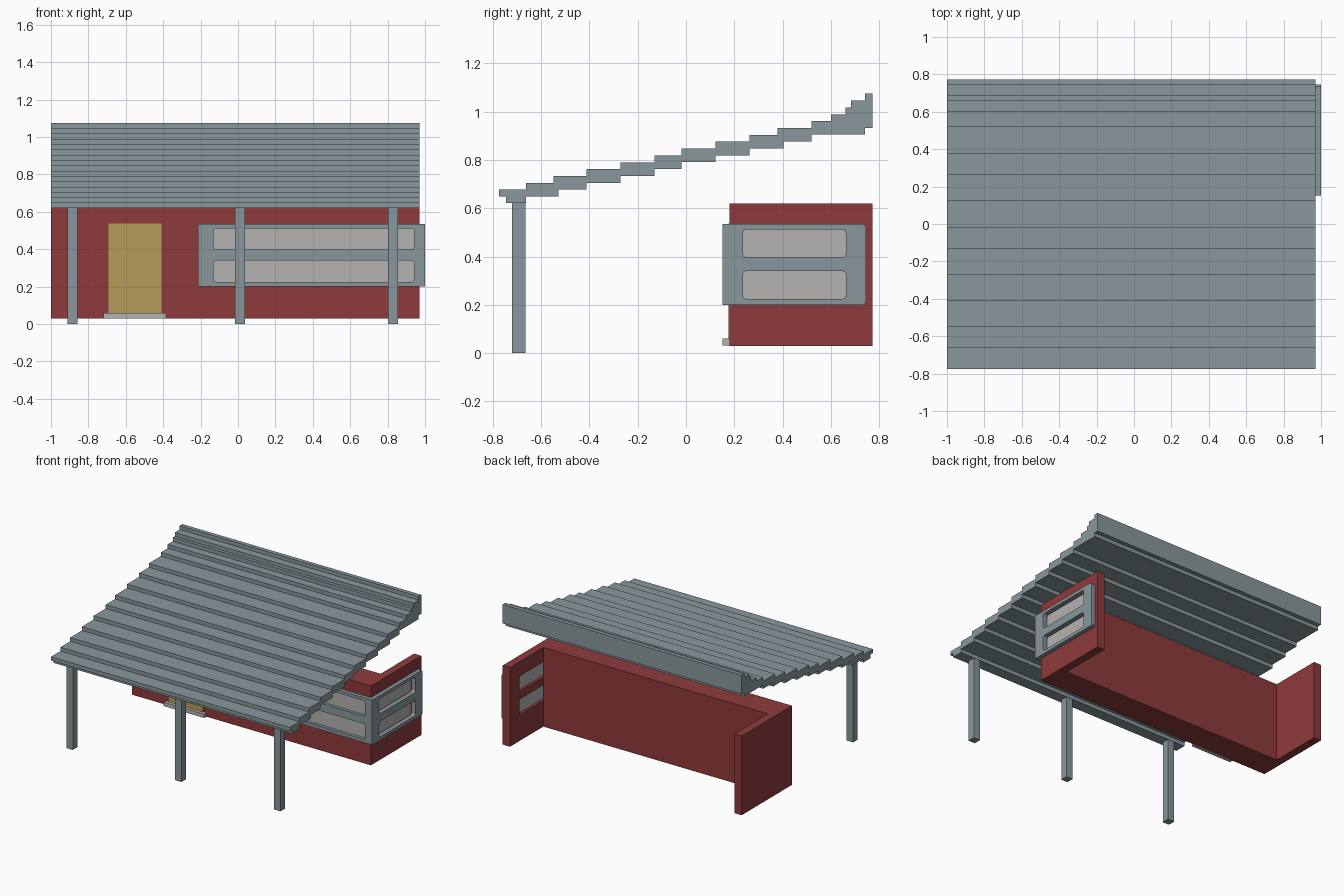
import bpy, bmesh, math
from mathutils import Matrix, Vector

old = bpy.data.objects.get("Cube")
if old:
    bpy.data.objects.remove(old, do_unlink=True)


def material(name, rgb):
    m = bpy.data.materials.new(name)
    m.use_nodes = True
    m.diffuse_color = (*rgb, 1)
    m.node_tree.nodes["Principled BSDF"].inputs["Base Color"].default_value = (*rgb, 1)
    return m


GREY = material("blue grey metal", (0.25, 0.312, 0.332))
RED = material("brick red", (0.274, 0.043, 0.045))
TAN = material("door tan", (0.47, 0.335, 0.10))
PALE = material("pale grey", (0.46, 0.448, 0.44))


def finish(name, bm, mat):
    bmesh.ops.recalc_face_normals(bm, faces=bm.faces)
    me = bpy.data.meshes.new(name)
    bm.to_mesh(me)
    bm.free()
    me.materials.append(mat)
    ob = bpy.data.objects.new(name, me)
    bpy.context.collection.objects.link(ob)
    return ob


def box(name, x, y, z, mat):
    """Box from (min, max) pairs."""
    bm = bmesh.new()
    size = [b - a for a, b in (x, y, z)]
    mid = [(a + b) / 2 for a, b in (x, y, z)]
    bmesh.ops.create_cube(bm, size=1, matrix=Matrix.Translation(mid) @ Matrix.Diagonal((*size, 1)))
    return finish(name, bm, mat)


def rounded(u0, u1, v0, v1, r=0.015, n=4):
    """Rounded rectangle outline; r = 0 gives square corners."""
    if r == 0:
        return [(u0, v0), (u1, v0), (u1, v1), (u0, v1)]
    pts = []
    for k, (cu, cv) in enumerate([(u1 - r, v1 - r), (u0 + r, v1 - r), (u0 + r, v0 + r), (u1 - r, v0 + r)]):
        for i in range(n + 1):
            a = math.pi / 2 * (k + i / n)
            pts.append((cu + r * math.cos(a), cv + r * math.sin(a)))
    return pts


def plate(name, outline, holes, axis, lo, hi, mat):
    """Extrude an outline with holes along x (outline in y, z) or y (outline in x, z)."""
    place = (lambda u, v: (lo, u, v)) if axis == "x" else (lambda u, v: (u, lo, v))
    direction = Vector((1, 0, 0)) if axis == "x" else Vector((0, 1, 0))
    bm = bmesh.new()
    edges = []
    for loop in [outline] + holes:
        vs = [bm.verts.new(place(u, v)) for u, v in loop]
        if holes:
            edges += [bm.edges.new((vs[i - 1], vs[i])) for i in range(len(vs))]
        else:
            bm.faces.new(vs)
    if holes:
        bmesh.ops.triangle_fill(bm, edges=edges, use_beauty=True, normal=direction)
    ext = bmesh.ops.extrude_face_region(bm, geom=bm.faces[:], use_keep_orig=True)
    moved = [g for g in ext["geom"] if isinstance(g, bmesh.types.BMVert)]
    bmesh.ops.translate(bm, verts=moved, vec=direction * (hi - lo))
    return finish(name, bm, mat)


# Stepped roof: riser positions along the top and the underside
STEP = 0.0284
top_y = [-0.775, -0.663, -0.548, -0.411, -0.271, -0.13, -0.019, 0.122,
         0.2625, 0.378, 0.519, 0.60, 0.66, 0.684, 0.742, 0.773]
low_y = [-0.663, -0.527, -0.411, -0.271, -0.13, -0.019, 0.122, 0.2625, 0.403, 0.519, 0.742, 0.773]
top, low = [], [(-0.775, 0.649), (-0.746, 0.649), (-0.746, 0.621)]
for i in range(len(top_y) - 1):
    z = 0.677 + STEP * i
    top += [(top_y[i], z), (top_y[i + 1], z)]
low.append((-0.663, 0.621))
for i in range(len(low_y) - 1):
    z = 0.649 + STEP * i
    low += [(low_y[i], z), (low_y[i + 1], z)]
plate("stepped_roof", low + top[::-1], [], "x", -1.0, 0.97, GREY)

# Porch posts
for name, x in (("right", -0.885), ("middle", 0.01), ("left", 0.828)):
    box(f"porch_post_{name}", (x - 0.027, x + 0.027), (-0.72, -0.665), (0, 0.625), GREY)

# Walls, open at the back
Z = (0.03, 0.62)
rows = [(0.225, 0.34), (0.398, 0.512)]
side_holes = [rounded(0.235, 0.662, a, b) for a, b in rows]
front_holes = [rounded(-0.13, 0.942, a, b) for a, b in rows]
box("front_wall", (-0.94, 0.91), (0.18, 0.38), Z, RED)
box("right_wall", (-1.0, -0.94), (0.18, 0.773), Z, RED)
plate("left_wall", rounded(0.18, 0.773, *Z, r=0), side_holes, "x", 0.91, 0.97, RED)

# Corner window frames and panes
plate("front_window_frame", rounded(-0.215, 1.0, 0.2, 0.535, r=0), front_holes, "y", 0.152, 0.18, GREY)
side_outline = [(0.18, 0.2), (0.735, 0.2), (0.745, 0.21), (0.745, 0.525), (0.735, 0.535), (0.18, 0.535)]
plate("side_window_frame", side_outline, side_holes, "x", 0.97, 1.0, GREY)
for i, (a, b) in enumerate(rows):
    box(f"front_pane_{i + 1}", (-0.135, 0.947), (0.174, 0.179), (a - 0.004, b + 0.004), PALE)
    plate(f"side_pane_{i + 1}", side_holes[i], [], "x", 0.93, 0.965, PALE)

# Door and doorstep
box("door", (-0.692, -0.41), (0.176, 0.182), (0.055, 0.538), TAN)
box("doorstep", (-0.72, -0.385), (0.152, 0.185), (0.031, 0.06), PALE)
